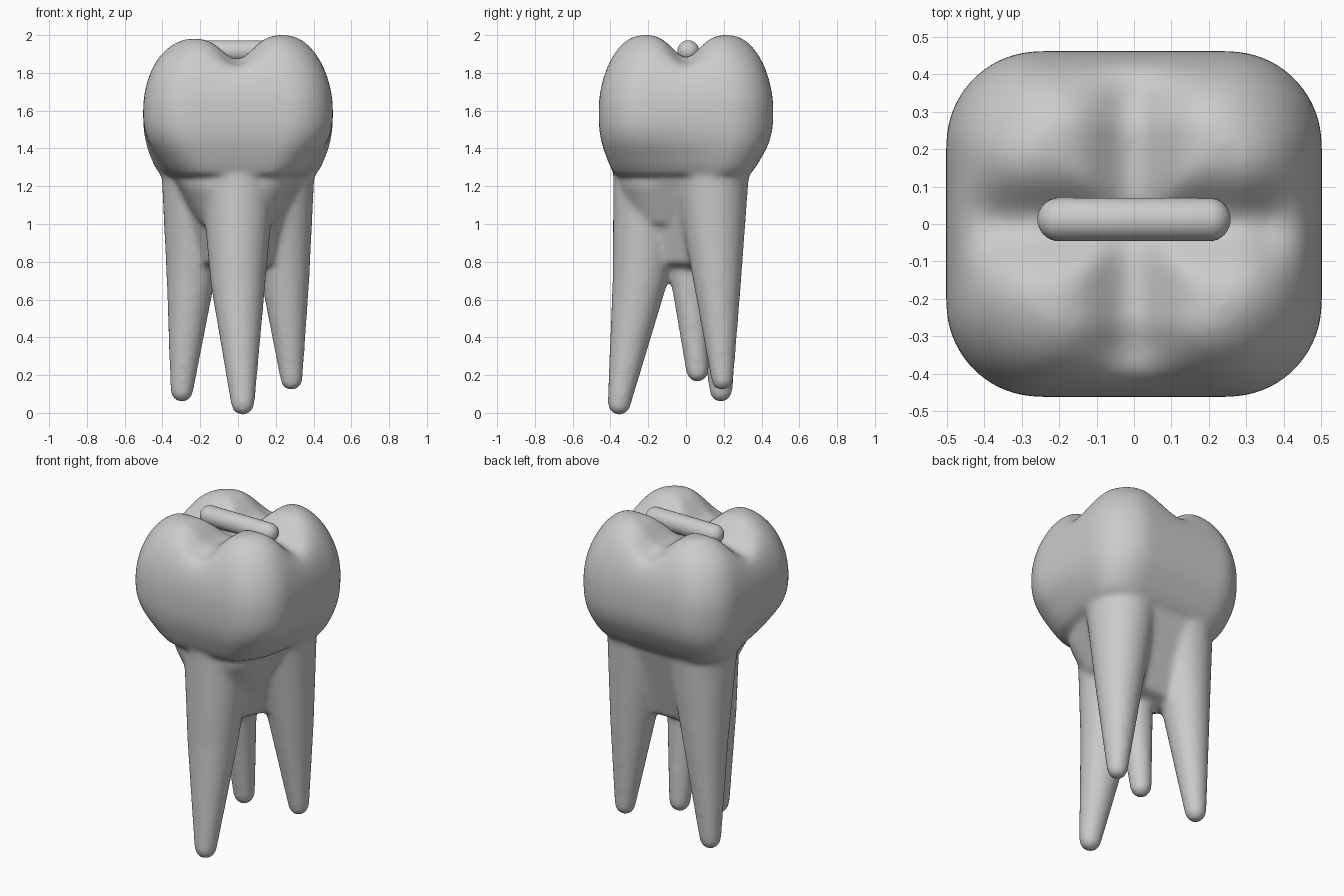
import bpy, bmesh, math
from mathutils import Vector

if "Cube" in bpy.data.objects:
    bpy.data.objects.remove(bpy.data.objects["Cube"])


def finish(bm, name):
    bmesh.ops.recalc_face_normals(bm, faces=bm.faces)
    for f in bm.faces:
        f.smooth = True
    me = bpy.data.meshes.new(name)
    bm.to_mesh(me)
    bm.free()
    ob = bpy.data.objects.new(name, me)
    bpy.context.collection.objects.link(ob)
    return ob


def loft(bm, rings):
    loops = [[bm.verts.new(p) for p in r] for r in rings]
    n = len(loops[0])
    for a, b in zip(loops, loops[1:]):
        for i in range(n):
            j = (i + 1) % n
            bm.faces.new((a[i], a[j], b[j], b[i]))
    bm.faces.new(loops[0][::-1])
    bm.faces.new(loops[-1])


def circle(x, y, z, r, n=32):
    return [(x + r * math.cos(2 * math.pi * i / n),
             y + r * math.sin(2 * math.pi * i / n), z) for i in range(n)]


# Crown: rounded-square rings for the wall, then a cusped top
N = 96
HX, HY, R = .502, .462, .25


def outline(s):
    pts = []
    for i in range(N):
        a = 2 * math.pi * i / N
        c, d = math.cos(a), math.sin(a)
        ac, ad = abs(c), abs(d)
        if ad * HX <= (HY - R) * ac:
            r = HX / ac
        elif ac * HY <= (HX - R) * ad:
            r = HY / ad
        else:               # ray meets the corner arc
            b = ac * (HX - R) + ad * (HY - R)
            r = b + math.sqrt(b * b - (HX - R) ** 2 - (HY - R) ** 2 + R * R)
        pts.append((s * r * c, s * r * d))
    return pts


def top_height(x, y, s):
    peak = .56
    if s > peak:
        t = (s - peak) / (1 - peak)
        z = 1.61 + .394 * max(0, 1 - t ** 1.7) ** .55
    else:
        z = 2.004 - .015 * (1 - s / peak) ** 2
    gx = math.exp(-(x / .11) ** 2)
    gy = math.exp(-(y / .1) ** 2)
    groove = .122 * (gx ** 5 + gy ** 5) ** .2
    f = min(1, max(0, (1 - s) / .35))
    f = f * f * (3 - 2 * f)
    return z - f * (groove + .01 * (1 - math.tanh(x / .1)))


rings = []
for s, z in [(.70, 1.255), (.775, 1.262), (.805, 1.283), (.845, 1.312),
             (.885, 1.35), (.93, 1.395), (.965, 1.44), (.99, 1.495), (1, 1.55)]:
    w = min(1, (1 - s) / .22)      # narrows the front to meet the root trunk
    rings.append([(x * (1 + .5 * w * (y - .05)), y - .02 * w, z)
                  for x, y in outline(s)])
top = [.56 + .44 * math.cos(math.pi / 2 * k / 16) for k in range(17)]
top += [.56 * (1 - k / 20) for k in range(1, 20)]
for s in top:
    rings.append([(x, y, top_height(x, y, s)) for x, y in outline(s)])
bm = bmesh.new()
loft(bm, rings)

# Roots: tapered round limbs, fused with the crown and trunk
limbs = [
    [(0, -.18, 1.32, .205), (0, -.245, .68, .145), (.025, -.353, .05, .064)],
    [(-.2, .13, 1.32, .208), (-.25, .165, .7, .128), (-.297, .185, .117, .062)],
    [(.2, .13, 1.32, .208), (.25, .165, .7, .128), (.283, .192, .177, .06)],
    [(0, 0, 1.32, .2), (0, .01, .75, .1), (0, .06, .223, .062)],
]
for limb in limbs:
    stations = [Vector(p) for p in limb]
    tip = stations[-1]
    for k in range(1, 6):   # rounded tip
        a = math.pi / 2 * k / 5.3
        stations.append(Vector((tip.x, tip.y, tip.z - tip.w * math.sin(a),
                                tip.w * math.cos(a))))
    loft(bm, [circle(*p) for p in stations[::-1]])

# Trunk: hulls around the root tops, drawn in toward the fork
back = [(-.2, .13, 1.32, .208), (.2, .13, 1.32, .208)]
fork = [(0, -.2, .79, .05), (-.2, .14, .79, .05), (.2, .14, .79, .05),
        (0, .02, .75, .05)]
collar = [(sx * .085, -.145, z, r) for sx in (-1, 1)
          for z, r in ((1.32, .21), (1.2, .205))]
for group in (back + [(0, -.18, 1.32, .205)] + fork,
              back + collar + [(0, -.1, 1.0, .2)]):
    hull = bmesh.new()
    for c in group:
        for p in circle(*c):
            hull.verts.new(p)
    bmesh.ops.convex_hull(hull, input=hull.verts)
    bmesh.ops.delete(hull, geom=[v for v in hull.verts if not v.link_faces],
                     context='VERTS')
    tmp = bpy.data.meshes.new("trunk_hull")
    hull.to_mesh(tmp)
    hull.free()
    bm.from_mesh(tmp)
    bpy.data.meshes.remove(tmp)

tooth = finish(bm, "tooth")
m = tooth.modifiers.new("fuse", 'REMESH')
m.mode = 'VOXEL'
m.voxel_size = .013
m.use_smooth_shade = True
m = tooth.modifiers.new("soften", 'SMOOTH')
m.factor = .5
m.iterations = 24

# Rounded bar lying in the groove between the cusps
bm = bmesh.new()
bmesh.ops.create_uvsphere(bm, u_segments=32, v_segments=17, radius=.058)
for v in bm.verts:
    x, y, z = v.co
    v.co = (z + math.copysign(.2, z), x + .012, y + 1.915)
finish(bm, "groove_bar")
